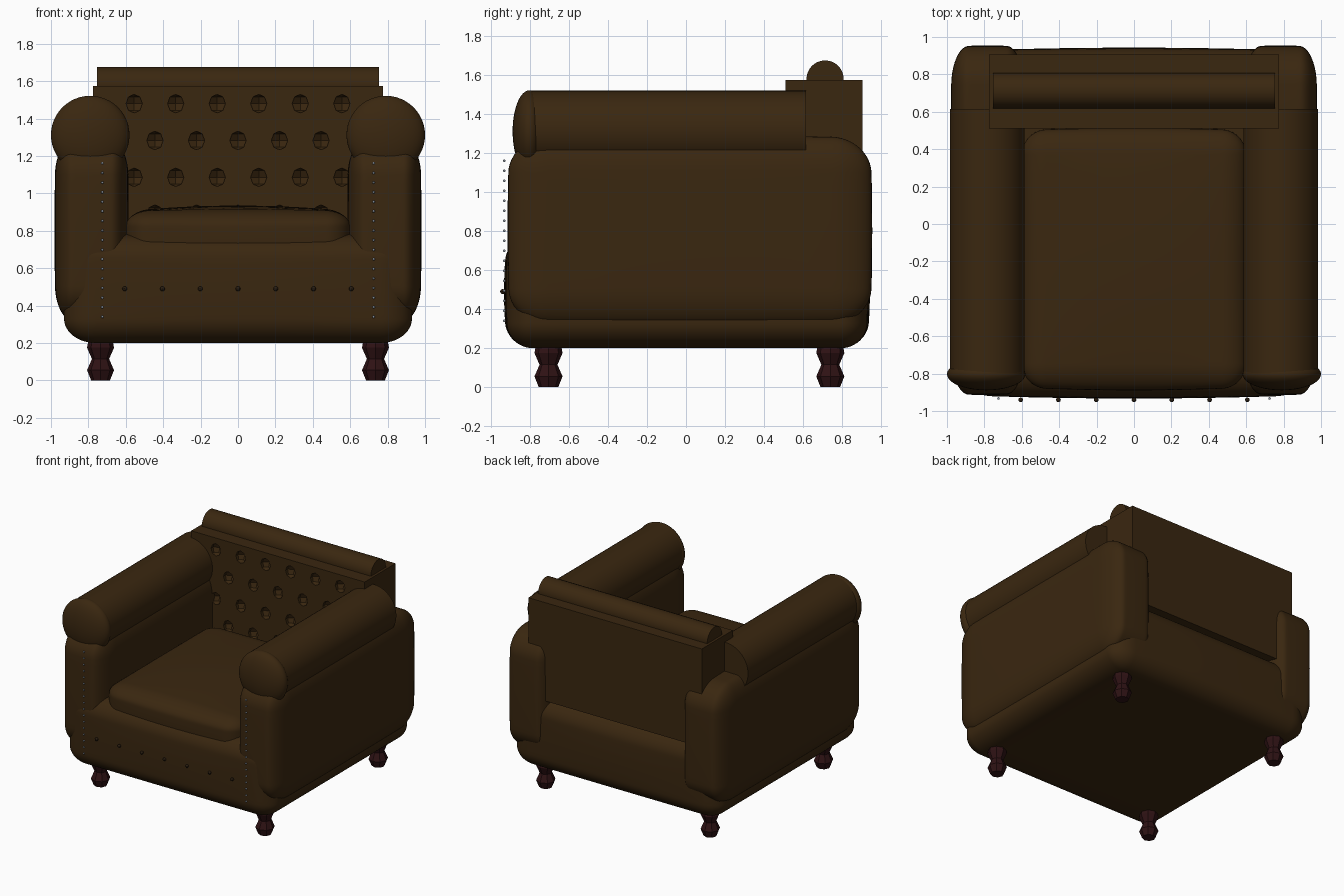
import bpy, bmesh, math
from mathutils import Vector, Matrix

if "Cube" in bpy.data.objects:
    bpy.data.objects.remove(bpy.data.objects["Cube"])


def material(name, rgb):
    m = bpy.data.materials.new(name)
    m.use_nodes = True
    m.diffuse_color = (*rgb, 1)
    bsdf = next(n for n in m.node_tree.nodes if n.type == "BSDF_PRINCIPLED")
    bsdf.inputs["Base Color"].default_value = (*rgb, 1)
    bsdf.inputs["Roughness"].default_value = 0.6
    return m


LEATHER = material("brown leather", (0.042, 0.020, 0.005))
WOOD = material("dark red wood", (0.028, 0.006, 0.007))
STUD = material("dark bronze", (0.022, 0.012, 0.005))
THREAD = material("pale thread", (0.40, 0.46, 0.54))


def finish(bm, name, mat, smooth=True):
    bmesh.ops.recalc_face_normals(bm, faces=bm.faces)
    me = bpy.data.meshes.new(name)
    bm.to_mesh(me)
    bm.free()
    ob = bpy.data.objects.new(name, me)
    bpy.context.collection.objects.link(ob)
    me.materials.append(mat)
    bpy.ops.object.select_all(action="DESELECT")
    ob.select_set(True)
    bpy.context.view_layer.objects.active = ob
    if smooth:
        bpy.ops.object.shade_smooth_by_angle(angle=math.radians(40))
    return ob


def soft_box(name, lo, hi, radii, bulge=(0, 0, 0)):
    """Padded box: rounded corners with their own radius per axis, swollen faces."""
    lo, hi = Vector(lo), Vector(hi)
    centre, half = (lo + hi) / 2, (hi - lo) / 2
    bm = bmesh.new()
    bmesh.ops.create_cube(bm, size=2)
    bmesh.ops.subdivide_edges(bm, edges=bm.edges, cuts=23, use_grid_fill=True)
    for v in bm.verts:
        core, corner = Vector(), Vector()
        for i, u in enumerate(v.co):
            side = math.copysign(1, u)
            core[i] = max(-1, min(1, u * 2)) * (half[i] - radii[i])
            corner[i] = side * math.tan(max(0, abs(u) - 0.5) * math.pi / 2)
        corner.normalize()
        p = core + Vector(c * r for c, r in zip(corner, radii))
        q = [p[i] / half[i] for i in range(3)]
        for i in range(3):
            j, k = (i + 1) % 3, (i + 2) % 3
            p[i] += bulge[i] * q[i] * (1 - q[j] ** 2) * (1 - q[k] ** 2)
        v.co = p + centre
    return finish(bm, name, LEATHER)


def cylinder(name, centre, radius, length, axis, segments=48):
    bm = bmesh.new()
    rot = Matrix.Rotation(math.pi / 2, 4, "Y" if axis == "X" else "X")
    bmesh.ops.create_cone(bm, cap_ends=True, segments=segments, radius1=radius,
                          radius2=radius, depth=length,
                          matrix=Matrix.Translation(centre) @ rot)
    return finish(bm, name, LEATHER)


def balls(name, points, radius, mat, squash=(1, 1, 1), u=8, v=6, smooth=True):
    bm = bmesh.new()
    for p in points:
        bmesh.ops.create_uvsphere(bm, u_segments=u, v_segments=v, radius=radius,
                                  matrix=Matrix.Translation(p) @ Matrix.Diagonal((*squash, 1)))
    return finish(bm, name, mat, smooth)


def turned_leg(name, x, y):
    profile = [(0.05, 0), (0.072, 0.055), (0.046, 0.115), (0.072, 0.175), (0.06, 0.24)]
    bm = bmesh.new()
    rings = [[bm.verts.new((x + r * math.cos(a * math.pi / 4), y + r * math.sin(a * math.pi / 4), z))
              for a in range(8)] for r, z in profile]
    for low, high in zip(rings, rings[1:]):
        for a in range(8):
            b = (a + 1) % 8
            bm.faces.new((low[a], low[b], high[b], high[a]))
    bm.faces.new(rings[0])
    bm.faces.new(rings[-1])
    return finish(bm, name, WOOD, smooth=False)


# Base and seat
soft_box("seat_base", (-0.93, -0.915, 0.2), (0.93, 0.925, 0.78),
         (0.17, 0.13, 0.13), (0, 0.018, 0))
soft_box("seat_cushion", (-0.6, -0.875, 0.62), (0.6, 0.5, 0.905),
         (0.13, 0.13, 0.08), (0, 0.015, 0.03))

# Arms with rolled tops, round front caps and a line of stitches
for side, label in ((1, "left"), (-1, "right")):
    xs = sorted((side * 0.59, side * 0.975))
    soft_box(label + "_arm", (xs[0], -0.905, 0.325), (xs[1], 0.945, 1.28),
             (0.09, 0.2, 0.18), (0.006, 0.01, 0.01))
    cylinder(label + "_arm_roll", (side * 0.785, -0.093, 1.32), 0.2, 1.415, "Y")
    balls(label + "_arm_cap", [(side * 0.79, -0.803, 1.312)], 0.21, LEATHER,
          (1, 0.41, 1), 40, 24)
    balls(label + "_arm_stitches",
          [(side * 0.725, -0.932, 0.34 + i * 0.0513) for i in range(17)], 0.007, THREAD)
    for y, place in ((-0.705, "front"), (0.74, "back")):
        turned_leg(f"{place}_{label}_leg", side * 0.735, y)

# Backrest with tufted dents in staggered rows
bm = bmesh.new()
bmesh.ops.create_cube(bm, size=1, matrix=Matrix.Translation((0, 0.7075, 1.178))
                      @ Matrix.Diagonal((1.55, 0.395, 0.795, 1)))
back = finish(bm, "backrest", LEATHER, smooth=False)
tufts = []
for row in range(4):
    count = 6 - row % 2
    tufts += [((i - (count - 1) / 2) * 0.222, 0.512, 1.48 - row * 0.197) for i in range(count)]
cutter = balls("tuft_cutter", tufts, 0.05, LEATHER, u=6, v=4, smooth=False)
cutter.hide_render = True
cut = back.modifiers.new("tufts", "BOOLEAN")
cut.operation = "DIFFERENCE"
cut.solver = "EXACT"
cut.object = cutter
bpy.ops.object.select_all(action="DESELECT")
back.select_set(True)
bpy.context.view_layer.objects.active = back
bpy.ops.object.modifier_apply(modifier=cut.name)
bpy.data.objects.remove(cutter)

# Roll along the top of the backrest
cylinder("top_roll", (0, 0.713, 1.58), 0.095, 1.51, "X")

# Studs across the front of the base
balls("front_studs", [((i - 3) * 0.202, -0.94, 0.49) for i in range(7)], 0.013, STUD)
